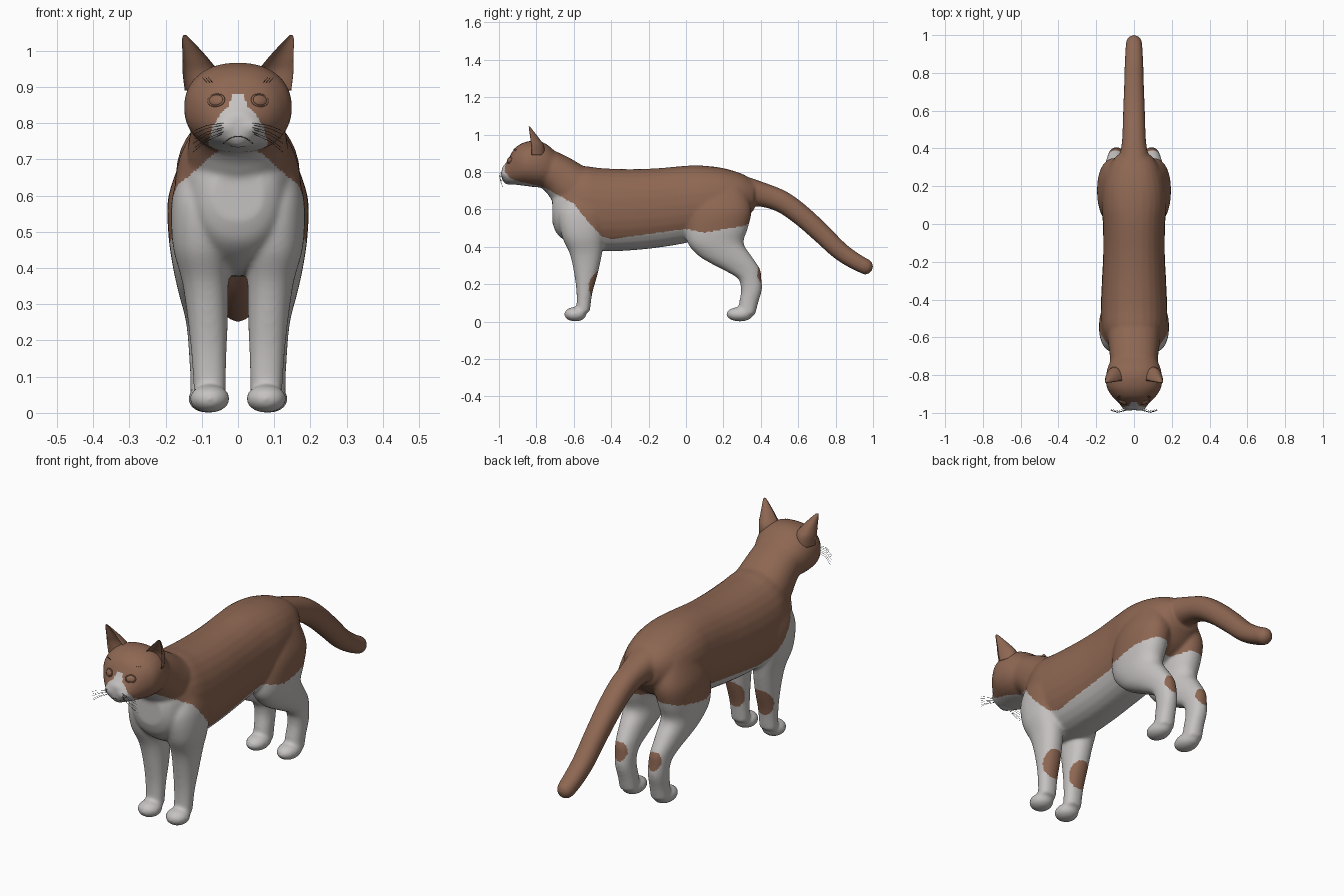
import bpy, bmesh, math
from mathutils import Vector, Matrix
from mathutils.bvhtree import BVHTree

if "Cube" in bpy.data.objects:
    bpy.data.objects.remove(bpy.data.objects["Cube"])


def material(name, rgb):
    m = bpy.data.materials.new(name)
    m.use_nodes = True
    m.diffuse_color = (*rgb, 1)
    bsdf = next(n for n in m.node_tree.nodes if n.type == "BSDF_PRINCIPLED")
    bsdf.inputs["Base Color"].default_value = (*rgb, 1)
    bsdf.inputs["Roughness"].default_value = 0.7
    return m


BROWN = material("brown fur", (0.27, 0.135, 0.085))
WHITE = material("white fur", (0.56, 0.54, 0.53))
DARK = material("dark grey", (0.05, 0.045, 0.045))


def spline(keys, n=5):
    """Smooth the key rings with a Catmull-Rom curve."""
    k = [Vector(p) for p in keys]
    k = [k[0]] + k + [k[-1]]
    out = []
    for a, b, c, d in zip(k, k[1:], k[2:], k[3:]):
        for i in range(n):
            t = i / n
            out.append(0.5 * (2 * b + (c - a) * t + (2 * a - 5 * b + 4 * c - d) * t * t
                              + (3 * b - a - 3 * c + d) * t ** 3))
    return out + [k[-1]]


def loft(bm, keys, axis=None, side=1, power=0.9, scoop=False, segs=28):
    """Rings (x, y, z, x radius, cross radius) joined into a closed tube."""
    rings = spline([tuple(k) for k in keys])
    centres = [Vector(r[:3]) for r in rings]
    loops = []
    for i, r in enumerate(rings):
        v = axis
        if v is None:
            t = centres[min(i + 1, len(rings) - 1)] - centres[max(i - 1, 0)]
            v = t.cross(Vector((1, 0, 0))).normalized()
        loop = []
        for j in range(segs):
            a = math.tau * j / segs
            c, s = (math.copysign(abs(f) ** power, f) for f in (math.cos(a), math.sin(a)))
            if scoop and s < 0:
                s *= -0.6
            p = centres[i] + Vector((r[3] * c, 0, 0)) + v * (r[4] * s)
            loop.append(bm.verts.new((p.x * side, p.y, p.z)))
        loops.append(loop)
    for a, b in zip(loops, loops[1:]):
        for j in range(segs):
            k = (j + 1) % segs
            bm.faces.new((a[j], a[k], b[k], b[j]))
    bm.faces.new(loops[0][::-1])
    bm.faces.new(loops[-1])


def ball(bm, centre, radii):
    m = Matrix.Translation(centre) @ Matrix.Diagonal((*radii, 1))
    bmesh.ops.create_uvsphere(bm, u_segments=24, v_segments=14, radius=1, matrix=m)


def finish(bm, name, mats):
    bmesh.ops.recalc_face_normals(bm, faces=bm.faces)
    me = bpy.data.meshes.new(name)
    bm.to_mesh(me)
    bm.free()
    me.shade_smooth()
    for m in mats:
        me.materials.append(m)
    ob = bpy.data.objects.new(name, me)
    bpy.context.scene.collection.objects.link(ob)
    return ob


def stations(rows):
    """Rows (y, top, bottom, half width) to upright rings."""
    return [(0, y, (t + b) / 2, w, (t - b) / 2) for y, t, b, w in rows]


def lerp(table, v):
    for (a, p), (b, q) in zip(table, table[1:]):
        if v <= b:
            return p + (q - p) * max(0, (v - a) / (b - a))
    return table[-1][1]


UP, BACK = Vector((0, 0, 1)), Vector((0, 1, 0))
bm = bmesh.new()

# torso, head, neck and tail
loft(bm, stations([(-.715, .67, .53, .07), (-.69, .74, .47, .11), (-.63, .8, .42, .145),
                   (-.55, .83, .385, .172), (-.45, .82, .375, .176), (-.3, .815, .38, .17),
                   (-.15, .82, .395, .163), (0, .833, .42, .165), (.1, .833, .45, .172),
                   (.2, .82, .48, .165), (.3, .79, .53, .135), (.365, .75, .6, .09)]), UP)
loft(bm, stations([(-.66, .87, .74, .09), (-.74, .945, .72, .132), (-.8, .967, .718, .148),
                   (-.86, .96, .725, .146), (-.9, .94, .73, .125), (-.925, .915, .733, .105),
                   (-.95, .868, .738, .08), (-.97, .84, .745, .058),
                   (-.985, .825, .76, .035)]), UP)
loft(bm, [(0, -.5, .67, .14, .13), (0, -.6, .715, .14, .13),
          (0, -.68, .78, .13, .112), (0, -.76, .83, .125, .1)])
loft(bm, [(0, .3, .7, .09, .08), (0, .42, .675, .066, .064), (0, .52, .637, .06, .059),
          (0, .62, .565, .057, .056), (0, .72, .475, .053, .053), (0, .82, .38, .05, .049),
          (0, .9, .325, .047, .045), (0, .957, .295, .043, .042)])
ball(bm, (0, .958, .294), (.043, .043, .043))

# muzzle and chin
ball(bm, (0, -.945, .757), (.036, .035, .026))
for s in (1, -1):
    ball(bm, (.03 * s, -.957, .79), (.04, .034, .028))

# legs and paws
for s in (1, -1):
    loft(bm, [(.1, -.53, .68, .06, .1), (.1, -.54, .58, .084, .14), (.1, -.55, .46, .08, .115),
              (.09, -.535, .36, .064, .086), (.083, -.535, .25, .055, .062),
              (.08, -.543, .15, .048, .042), (.078, -.55, .05, .044, .036)], BACK, s)
    ball(bm, (.078 * s, -.592, .039), (.056, .06, .039))
    loft(bm, [(.09, .19, .72, .06, .12), (.1, .185, .6, .092, .165),
              (.105, .165, .5, .088, .166), (.105, .158, .42, .078, .15),
              (.102, .205, .355, .068, .142), (.1, .25, .315, .06, .125),
              (.097, .3, .275, .052, .098), (.094, .34, .23, .047, .063),
              (.092, .35, .17, .044, .056), (.088, .335, .1, .044, .051),
              (.087, .325, .04, .045, .046)], BACK, s)
    ball(bm, (.086 * s, .288, .039), (.052, .073, .039))

# fuse everything into one smooth skin
raw = finish(bm, "body_source", [])
remesh = raw.modifiers.new("Fuse", "REMESH")
remesh.mode = "VOXEL"
remesh.voxel_size = 0.007
soft = raw.modifiers.new("Soften", "SMOOTH")
soft.factor, soft.iterations = 0.5, 16
dg = bpy.context.evaluated_depsgraph_get()
bm = bmesh.new()
bm.from_mesh(raw.evaluated_get(dg).to_mesh())
bpy.data.objects.remove(raw)
bm.normal_update()
tree = BVHTree.FromBMesh(bm)

# white belly, legs and blaze; brown patches behind the legs
FUR_LINE = [(-1, .76), (-.93, .755), (-.85, .74), (-.76, .718), (-.6, .63), (-.52, .53),
            (-.45, .455), (-.4, .44), (0, .495), (.1, .475), (.3, .51), (.42, .55)]
BLAZE = [(.72, .09), (.79, .07), (.83, .045), (.845, .026), (.88, .014)]
for f in bm.faces:
    c, n = f.calc_center_median(), f.normal
    white = c.y < .415 and c.z < lerp(FUR_LINE, c.y)
    if c.y < -.88 and c.z < .88 and abs(c.x) < lerp(BLAZE, c.z):
        white = True
    if -.53 < c.y < -.4 and n.y > .3 + .7 * ((c.z - .205) / .07) ** 2:
        white = False
    if c.y > .36 and c.z < .4 and n.y > .55 + .45 * ((c.z - .25) / .05) ** 2:
        white = False
    f.material_index = int(white)
finish(bm, "body", [BROWN, WHITE])

# ears, hollow at the front
for s, label in ((1, "left"), (-1, "right")):
    bm = bmesh.new()
    loft(bm, [(.1, -.825, .89, .047, .07), (.104, -.828, .94, .049, .068),
              (.116, -.832, .975, .037, .05), (.132, -.837, 1.01, .022, .028),
              (.143, -.84, 1.033, .011, .013), (.147, -.841, 1.043, .004, .005)],
         BACK, s, 1, True)
    finish(bm, label + "_ear", [BROWN])


def face_point(x, z, out=0.0):
    hit = tree.ray_cast(Vector((x, -2, z)), BACK)[0]
    return Vector((x, (hit.y if hit else -.93) - out, z))


def strand(name, lines, radius):
    cu = bpy.data.curves.new(name, "CURVE")
    cu.dimensions = "3D"
    cu.bevel_depth, cu.bevel_resolution = radius, 0
    for pts in lines:
        sp = cu.splines.new("POLY")
        sp.points.add(len(pts) - 1)
        for q, p in zip(sp.points, pts):
            q.co = (*p, 1)
    cu.materials.append(DARK)
    bpy.context.scene.collection.objects.link(bpy.data.objects.new(name, cu))


# eyes with lids, whiskers and brow hairs
whiskers = []
for s, label in ((1, "left"), (-1, "right")):
    spot = face_point(.06 * s, .863)
    turn = (math.radians(68), 0, s * .45)
    bpy.ops.mesh.primitive_uv_sphere_add(segments=20, ring_count=12, radius=1, location=spot,
                                         rotation=turn)
    eye = bpy.context.object
    eye.scale, eye.name = (.022, .016, .008), label + "_eye"
    bpy.ops.mesh.primitive_torus_add(major_segments=28, minor_segments=8, major_radius=.023,
                                     minor_radius=.0035, location=spot, rotation=turn)
    lid = bpy.context.object
    lid.scale, lid.name = (1, .75, 1), label + "_eyelid"
    for ob in (eye, lid):
        ob.data.shade_smooth()
        ob.data.materials.append(BROWN)
    for i in range(6):
        a = face_point(s * (.04 + .004 * (i % 2)), .8 - .006 * i)
        b = a + Vector((s * .045, -.012, -.006 - .003 * i))
        whiskers.append([a, b, b + Vector((s * .035, .01, -.014 - .003 * i))])
    for i in range(3):
        a = face_point(s * (.07 + .008 * i), .912)
        whiskers.append([a, a + Vector((s * .012, -.012, .014))])
strand("whiskers", whiskers, .0007)

# mouth line
strand("mouth", [[face_point(.008 * i, .764 - .0008 * i * i, -.0005) for i in range(-5, 6)]], .0016)
